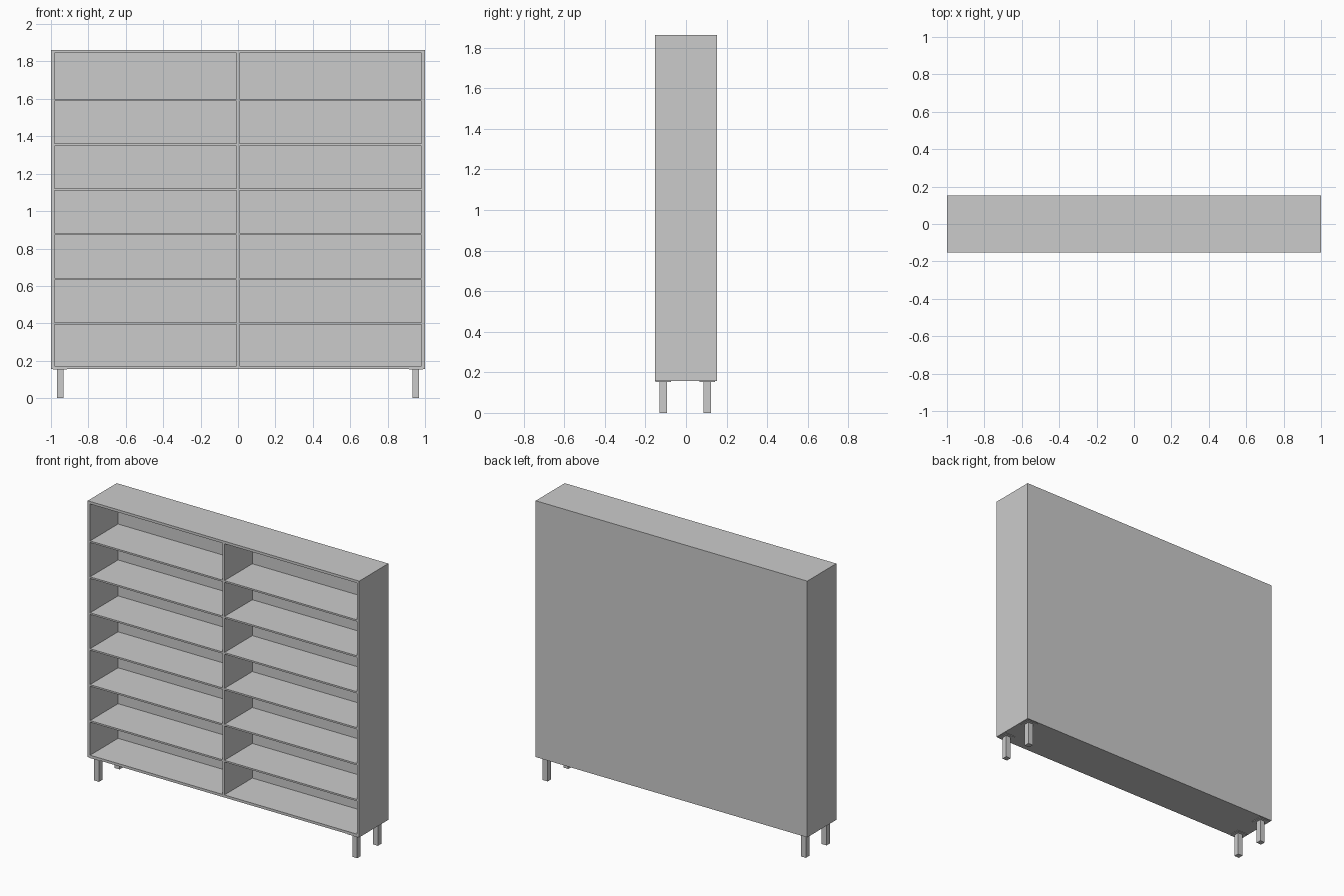
import bpy

if "Cube" in bpy.data.objects:
    bpy.data.objects.remove(bpy.data.objects["Cube"])

W, FRONT, BACK = 1.0, -0.153, 0.153   # half width, depth limits
BOTTOM, TOP = 0.156, 1.862
SIDE_T, DECK_T, SHELF_T, BACK_T = 0.018, 0.017, 0.011, 0.012
INNER_BACK = BACK - BACK_T


def box(name, x, y, z):
    """Box from (min, max) ranges on each axis."""
    bpy.ops.mesh.primitive_cube_add(
        size=1, location=[(a + b) / 2 for a, b in (x, y, z)])
    ob = bpy.context.object
    ob.name = name
    ob.scale = [b - a for a, b in (x, y, z)]
    bpy.ops.object.transform_apply(location=False, rotation=False, scale=True)
    return ob


# Carcass: sides, top, bottom, back and centre divider
inner = W - SIDE_T
depth = (FRONT, INNER_BACK)
box("side_left", (-W, -inner), depth, (BOTTOM, TOP))
box("side_right", (inner, W), depth, (BOTTOM, TOP))
box("top_panel", (-inner, inner), depth, (TOP - DECK_T, TOP))
box("bottom_panel", (-inner, inner), depth, (BOTTOM, BOTTOM + DECK_T))
box("back_panel", (-W, W), (INNER_BACK, BACK), (BOTTOM, TOP))
half_div = 0.007
box("divider", (-half_div, half_div), depth, (BOTTOM + DECK_T, TOP - DECK_T))

# Shelves: six per bay
for side, x in (("left", (-inner, -half_div)), ("right", (half_div, inner))):
    for i in range(6):
        z = 0.398 + i * 0.2392
        box(f"shelf_{side}_{i + 1}", x, depth, (z - SHELF_T / 2, z + SHELF_T / 2))

# Square legs with thin mounting plates
leg, plate = 0.018, 0.038
for xn, x in (("left", -0.951), ("right", 0.951)):
    for yn, y in (("front", -0.112), ("back", 0.105)):
        box(f"leg_{yn}_{xn}", (x - leg, x + leg), (y - leg, y + leg), (0, BOTTOM - 0.004))
        box(f"leg_plate_{yn}_{xn}", (x - plate, x + plate), (y - plate, y + plate),
            (BOTTOM - 0.004, BOTTOM))
